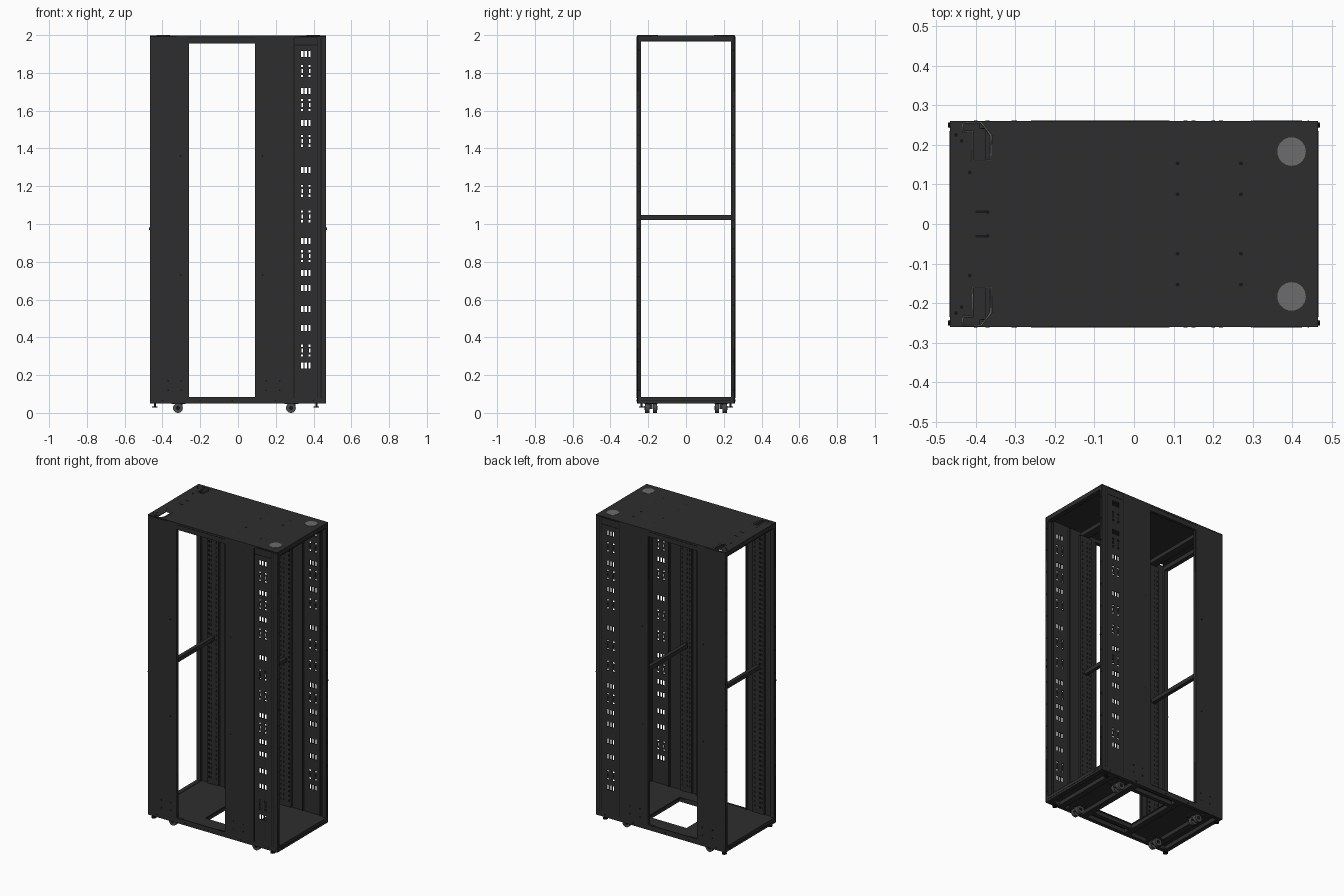
import bpy, bmesh, math
from mathutils import Matrix, Vector

if "Cube" in bpy.data.objects:
    bpy.data.objects.remove(bpy.data.objects["Cube"], do_unlink=True)


def material(name, v):
    m = bpy.data.materials.new(name)
    m.use_nodes = True
    m.diffuse_color = (v, v, v, 1)
    m.node_tree.nodes["Principled BSDF"].inputs["Base Color"].default_value = (v, v, v, 1)
    return m


BODY = material("charcoal steel", 0.027)
DARK = material("black", 0.008)
GREY = material("brush grey", 0.15)
WHEEL = material("wheel grey", 0.07)

W, D, T = 0.465, 0.26, 0.006      # half width, half depth, sheet thickness
FLOOR, TOP = 0.05, 2.0
SIDES = (-1, 1)
RAILS = (-0.35, 0.17)             # centres of the equipment rails


def finish(name, bm, mat):
    bmesh.ops.recalc_face_normals(bm, faces=bm.faces)
    me = bpy.data.meshes.new(name)
    bm.to_mesh(me)
    bm.free()
    me.materials.append(mat)
    ob = bpy.data.objects.new(name, me)
    bpy.context.collection.objects.link(ob)
    return ob


def boxes(name, spans, mat=BODY):
    """One object from boxes given as (x0, x1, y0, y1, z0, z1)."""
    bm = bmesh.new()
    for x0, x1, y0, y1, z0, z1 in spans:
        m = Matrix.Translation(((x0 + x1) / 2, (y0 + y1) / 2, (z0 + z1) / 2))
        m = m @ Matrix.Diagonal((abs(x1 - x0), abs(y1 - y0), abs(z1 - z0), 1))
        bmesh.ops.create_cube(bm, size=1, matrix=m)
    return finish(name, bm, mat)


def cylinders(name, items, mat, axis="Z", sides=20):
    """One object from cylinders given as (centre, radius, length)."""
    turn = {"X": Matrix.Rotation(math.pi / 2, 4, "Y"),
            "Y": Matrix.Rotation(math.pi / 2, 4, "X"), "Z": Matrix()}[axis]
    bm = bmesh.new()
    for c, r, h in items:
        bmesh.ops.create_cone(bm, cap_ends=True, segments=sides, radius1=r, radius2=r,
                              depth=h, matrix=Matrix.Translation(c) @ turn)
    ob = finish(name, bm, mat)
    for p in ob.data.polygons:
        p.use_smooth = len(p.vertices) == 4
    for e in ob.data.edges:
        a, b = (ob.data.vertices[i].co for i in e.vertices)
        e.use_edge_sharp = abs((b - a)["XYZ".index(axis)]) < 1e-5
    return ob


def rect(x0, x1, y0, y1):
    return [(x0, y0), (x1, y0), (x1, y1), (x0, y1)]


def sheet(name, loops, matrix, mat=BODY, thick=T, wire=False):
    """Flat plate from an outline plus holes, or a thin trim along the loops."""
    cu = bpy.data.curves.new(name, "CURVE")
    cu.dimensions = "3D" if wire else "2D"
    if wire:
        cu.bevel_depth, cu.bevel_resolution = thick / 2, 0
    else:
        cu.fill_mode, cu.extrude = "BOTH", thick / 2
    for loop in loops:
        sp = cu.splines.new("POLY")
        sp.points.add(len(loop) - 1)
        sp.use_cyclic_u = True
        for p, (x, y) in zip(sp.points, loop):
            p.co = (x, y, 0, 1)
    tmp = bpy.data.objects.new(name + " outline", cu)
    bpy.context.collection.objects.link(tmp)
    dg = bpy.context.evaluated_depsgraph_get()
    me = bpy.data.meshes.new_from_object(tmp.evaluated_get(dg))
    bpy.data.objects.remove(tmp, do_unlink=True)
    me.materials.clear()
    me.materials.append(mat)
    me.transform(matrix)
    ob = bpy.data.objects.new(name, me)
    bpy.context.collection.objects.link(ob)
    return ob


# Slots in the wide walls: upright pairs and bracket-shaped groups
pair_rows = (1.9, 1.705, 1.535, 1.285, 0.91, 0.74, 0.66, 0.55, 0.45, 0.25)
group_rows = (1.81, 1.63, 1.44, 1.175, 1.04, 0.83, 0.33)
slots = []
for z in pair_rows:
    for x in (0.34, 0.358, 0.379):
        slots.append(rect(x - 0.006, x + 0.006, z - 0.016, z + 0.016))
for z in group_rows:
    for sx in SIDES:
        cx = 0.36 + sx * 0.02
        slots.append(rect(cx - 0.003, cx + 0.003, z - 0.01, z + 0.01))
        for sz in SIDES:
            cz = z + sz * 0.026
            slots.append(rect(cx - 0.007, cx + 0.005, cz - 0.006, cz + 0.006))

# Front and back walls with their shared doorway, seams and screws
for s, side in ((-1, "front"), (1, "back")):
    y = s * (D - T / 2)
    stand = Matrix.Translation((0, y, 0)) @ Matrix.Rotation(math.pi / 2, 4, "X")
    sheet(side + "_wall", [rect(-W, W, FLOOR, TOP - T), rect(-0.26, 0.09, 0.085, 1.955)] + slots, stand)
    inner = s * (D - T)
    lip = s * (D - 0.02)
    boxes(side + "_doorway_flanges", [(-0.266, -0.26, inner, lip, 0.08, 1.96),
                                      (0.09, 0.096, inner, lip, 0.08, 1.96),
                                      (-0.26, 0.09, inner, lip, 1.955, 1.96),
                                      (0.29, 0.296, inner, lip, 0.085, 1.98),
                                      (0.418, 0.424, inner, lip, 0.085, 1.98)])
    skin = (s * D, s * (D + 0.001))
    seams = [(x - 0.002, x + 0.002, *skin, 0.08, 1.985) for x in (0.297, 0.422, 0.44)]
    seams += [(0.3, 0.42, *skin, 1.945, 1.95), (-0.26, 0.09, *skin, 0.083, 0.085),
              (-0.26, 0.09, *skin, 1.984, 1.988), (0.3, 0.42, *skin, 1.988, 1.992)]
    boxes(side + "_seams", seams, DARK)
    screws = [(x, z) for x in (-0.305, 0.13) for z in (1.36, 0.73)]
    screws += [(x, z) for x in (-0.37, -0.3, 0.15, 0.22) for z in (0.12, 0.17)]
    screws += [(x, 0.065) for x in (-0.4, -0.2, -0.03, 0.2, 0.4)]
    cylinders(side + "_screws", [((x, s * D, z), 0.005, 0.003) for x, z in screws], DARK, "Y", 10)

    # Perforated equipment rails against the wall
    face = s * (D - 0.019)
    boxes(side + "_equipment_rails", [(x - 0.042, x + 0.042, inner, face, 0.085, 1.965) for x in RAILS])
    holes = [(x + dx - 0.005, x + dx + 0.005, face, face - s * 0.001, z, z + 0.014)
             for x in RAILS for dx in (-0.03, -0.01, 0.025)
             for z in (0.12 + 0.03 * i for i in range(61))]
    boxes(side + "_rail_holes", holes, DARK)

# Corner posts and the frames of the open ends
for s, side in ((-1, "right"), (1, "left")):
    outer, back = s * W, s * (W - 0.028)
    spans = [(outer, back, t * (D - T), t * (D - 0.021), FLOOR, TOP - T) for t in SIDES]
    spans += [(outer, back, -D + T, D - T, 1.965, TOP - T),
              (outer, back, -D + T, D - T, FLOOR, 0.085)]
    boxes(side + "_end_frame", spans)
    skin = (outer, s * (W + 0.001))
    lines = [(*skin, t * 0.243, t * 0.246, 0.09, 1.96) for t in SIDES]
    lines += [(*skin, -0.235, 0.235, z, z + 0.003) for z in (0.063, 1.968)]
    boxes(side + "_end_seams", lines, DARK)
    screws = [((outer, t * 0.251, 0.12 + 0.15 * i), 0.004, 0.004) for t in SIDES for i in range(13)]
    screws += [((outer, t * 0.25, 0.975), 0.006, 0.01) for t in SIDES]
    cylinders(side + "_end_screws", screws, DARK, "X", 10)

# Crossbars at mid height, channels below the roof
boxes("middle_crossbars", [(x - 0.012, x + 0.012, -0.241, 0.241, 1.022, 1.048) for x in RAILS])
boxes("roof_channels", [(x - 0.025, x + 0.025, -D + T, D - T, 1.967, TOP - T) for x in RAILS])

# Roof with two cable cutouts and their pale edge trims
cutout = [(-0.432, 0.256), (-0.386, 0.256), (-0.361, 0.224), (-0.361, 0.16),
          (-0.408, 0.16), (-0.408, 0.234), (-0.432, 0.234)]
cutouts = [[(x, s * y) for x, y in cutout] for s in SIDES]
sheet("roof", [rect(-W, W, -D, D)] + cutouts, Matrix.Translation((0, 0, TOP - T / 2 - 0.002)))
sheet("cutout_trims", cutouts, Matrix.Translation((0, 0, TOP - 0.003)), GREY, 0.006, True)
cylinders("round_brush_plates", [((0.398, s * 0.183, TOP - 0.004), 0.036, 0.008) for s in SIDES], GREY, sides=32)

# Small fixings on the roof
spots = [(x, s * y) for x in (0.11, 0.27) for y in (0.153, 0.075) for s in SIDES]
spots += [(x, s * y) for x, y in ((-0.435, 0.21), (-0.45, 0.225), (-0.415, 0.13), (-0.37, 0.03)) for s in SIDES]
cylinders("roof_fixings", [((x, y, TOP - 0.002), 0.005, 0.002) for x, y in spots], DARK, sides=10)
boxes("roof_slots", [(x - 0.01, x + 0.01, s * 0.028, s * 0.034, TOP - 0.002, TOP - 0.001)
                     for x in (-0.39, -0.375) for s in SIDES], DARK)

# Floor deck with a large opening, and channels beneath
sheet("floor_deck", [rect(-W, W, -D + T, D - T), rect(-0.12, 0.16, -0.165, 0.165)],
      Matrix.Translation((0, 0, 0.079)))
under = [(x - 0.02, x + 0.02, -D + T, D - T, FLOOR, 0.076) for x in (-0.37, -0.145, 0.185, 0.36)]
under += [(-0.145, 0.185, s * 0.17, s * 0.195, FLOOR, 0.076) for s in SIDES]
boxes("floor_channels", under)
boxes("floor_rim", [(-W, W, s * (D - T), s * (D - 0.025), FLOOR, 0.076) for s in SIDES])

# Twin-wheel casters
corners = [(x, s * 0.185) for x in (-0.318, 0.28) for s in SIDES]
wheels, hubs, plates = [], [], []
for x, y in corners:
    for s in SIDES:
        wheels.append(((x, y + s * 0.02, 0.026), 0.026, 0.022))
        hubs.append(((x, y + s * 0.032, 0.026), 0.011, 0.003))
    plates += [(x - 0.035, x + 0.04, y - 0.035, y + 0.035, 0.046, 0.054),
               (x - 0.01, x + 0.025, y - 0.008, y + 0.008, 0.02, 0.05)]
cylinders("caster_wheels", wheels, WHEEL, "Y", 24)
cylinders("caster_hubs", hubs, DARK, "Y", 16)
boxes("caster_mounts", plates)

# Levelling feet
feet = [(x, y) for x in (-0.44, 0.415) for y in (-0.235, 0.235)]
cylinders("feet_stems", [((x, y, 0.045), 0.006, 0.03) for x, y in feet], DARK, sides=12)
cylinders("feet_pads", [((x, y, 0.031), 0.015, 0.007) for x, y in feet], DARK)
